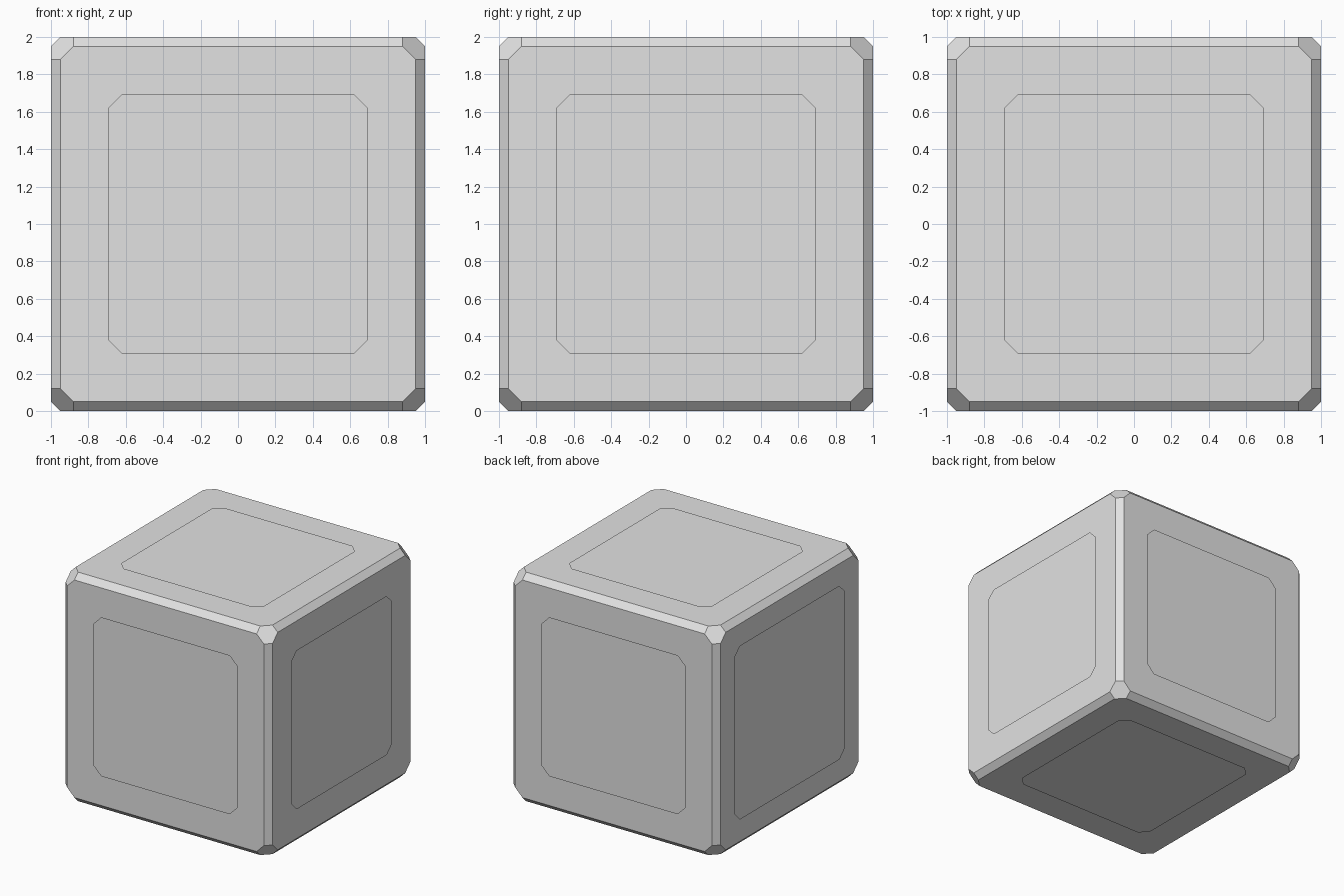
import bpy
import bmesh
from itertools import permutations, product
from mathutils import Vector

default_cube = bpy.data.objects.get("Cube")
if default_cube:
    bpy.data.objects.remove(default_cube, do_unlink=True)

# One plain grey for the whole block
GREY = (0.76, 0.76, 0.76, 1.0)
grey = bpy.data.materials.new("light_grey")
grey.use_nodes = True
grey.diffuse_color = GREY
grey.node_tree.nodes["Principled BSDF"].inputs["Base Color"].default_value = GREY

LEVELS = (1.0, 0.95, 0.88)      # face plane, bevel line, corner cut
OPENING, WIDE_OPENING, CUT = 0.69, 0.755, 0.07
CORE = 0.925                    # half size of the inner block
LIFT = Vector((0, 0, 1))


def add_object(name, bm):
    bmesh.ops.translate(bm, verts=bm.verts, vec=LIFT)
    mesh = bpy.data.meshes.new(name)
    bm.to_mesh(mesh)
    bm.free()
    mesh.materials.append(grey)
    obj = bpy.data.objects.new(name, mesh)
    bpy.context.collection.objects.link(obj)


# Shell: cube with chamfered edges and hexagonal corner cuts
shell = bmesh.new()
for order in permutations(LEVELS):
    for signs in product((1, -1), repeat=3):
        shell.verts.new([a * s for a, s in zip(order, signs)])
bmesh.ops.convex_hull(shell, input=shell.verts)
bmesh.ops.dissolve_limit(shell, angle_limit=0.02, verts=shell.verts, edges=shell.edges)
bmesh.ops.recalc_face_normals(shell, faces=shell.faces)

# Octagonal opening in each of the six sides
sides = [f for f in shell.faces if max(abs(c) for c in f.normal) > 0.99]
bmesh.ops.inset_individual(shell, faces=sides, thickness=0.01)
for face in sides:
    face.normal_update()
    axis = max(range(3), key=lambda i: abs(face.normal[i]))
    half = WIDE_OPENING if face.normal.x < -0.9 else OPENING
    for v in face.verts:
        for i in range(3):
            if i != axis:
                size = half if abs(v.co[i]) > 0.91 else half - CUT
                v.co[i] = size if v.co[i] > 0 else -size
bmesh.ops.delete(shell, geom=sides, context="FACES_ONLY")
add_object("chamfered_shell", shell)

# Core: plain block set just behind the openings
core = bmesh.new()
bmesh.ops.create_cube(core, size=2 * CORE)
add_object("inner_core", core)
